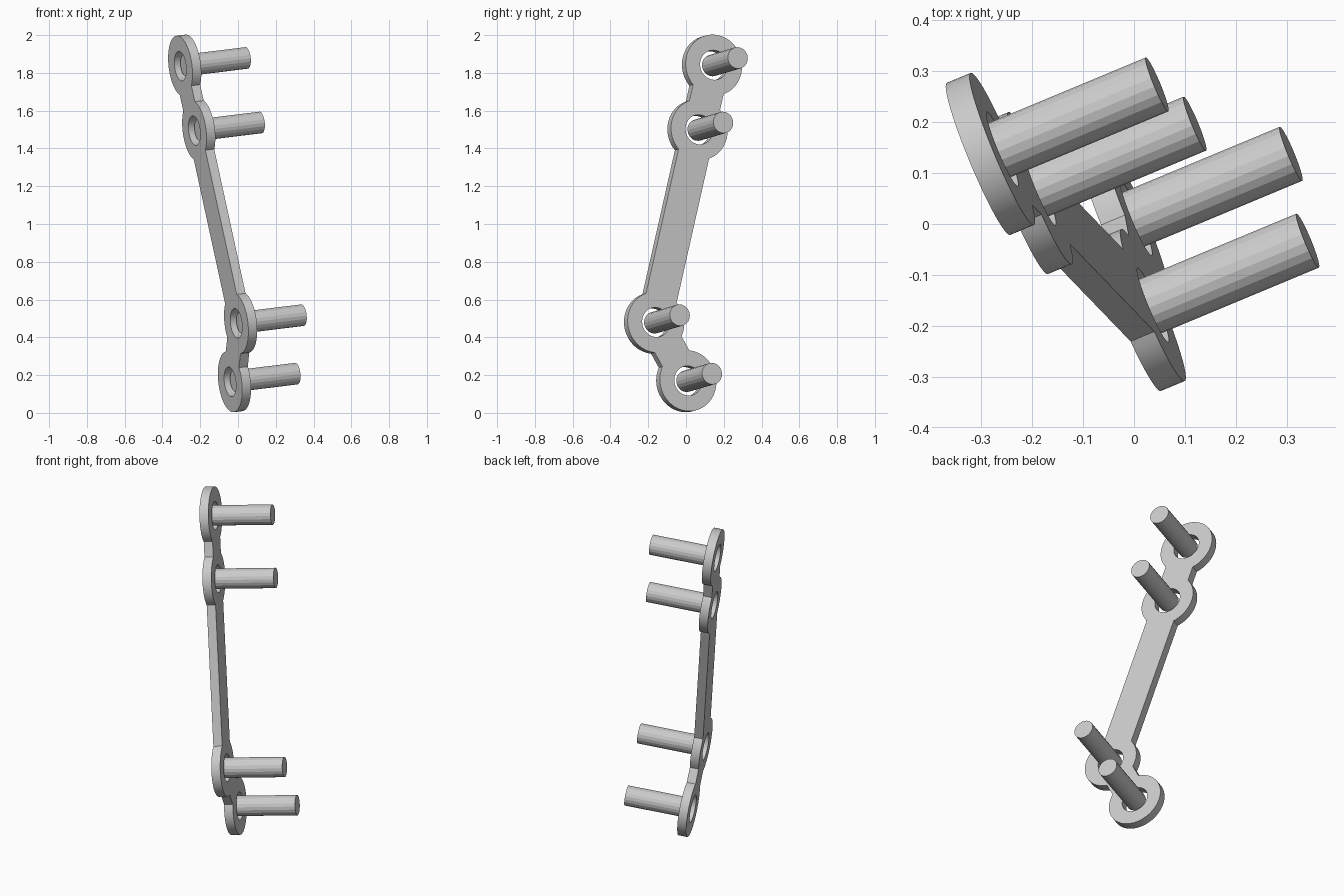
import bpy, bmesh
from math import asin, atan2, cos, sin, tau
from mathutils import Matrix, Vector

if "Cube" in bpy.data.objects:
    bpy.data.objects.remove(bpy.data.objects["Cube"])

DISC_R, HOLE_R, PIN_R = 0.162, 0.079, 0.0575
BAR_W, THICK, PIN_LEN = 0.18, 0.051, 0.357

# Ring centres along the link, in the plane of the plate
rings = [Vector(p) for p in ((0, 1.427), (0, 1.069), (0, 0), (0.25, -0.252))]

# Tilted frame of the whole link: Y runs along the long bar, Z along the pins
along = Vector((-0.2075, 0.215, 0.9545)).normalized()
across = along.cross(Vector((0.917, 0.382, 0.113))).normalized()
normal = across.cross(along)
frame = Matrix((across, along, normal)).transposed().to_4x4()
frame.translation = (0.014, -0.169, 0.477)


def arc(centre, radius, start, sweep, steps):
    return [centre + radius * Vector((cos(start + sweep * i / steps),
                                      sin(start + sweep * i / steps)))
            for i in range(steps + 1)]


def add_spline(curve, points):
    spline = curve.splines.new('POLY')
    spline.points.add(len(points) - 1)
    for point, co in zip(spline.points, points):
        point.co = (co.x, co.y, 0, 1)
    spline.use_cyclic_u = True


# Plate outline: walk around the rings, joining their arcs with straight bars
phi = asin(BAR_W / 2 / DISC_R)
walk = rings + rings[-2:0:-1]
outline = []
for i, centre in enumerate(walk):
    back = walk[i - 1] - centre
    ahead = walk[(i + 1) % len(walk)] - centre
    start = atan2(back.y, back.x) + phi
    sweep = (atan2(ahead.y, ahead.x) - phi - start) % tau
    outline += arc(centre, DISC_R, start, sweep, max(4, round(sweep * 9)))

curve = bpy.data.curves.new("link_plate", 'CURVE')
curve.dimensions = '2D'
curve.fill_mode = 'BOTH'
curve.extrude = THICK / 2
add_spline(curve, outline)
for centre in rings:
    add_spline(curve, arc(centre, HOLE_R, 0, tau, 40)[:-1])

plate = bpy.data.objects.new("link_plate", curve)
bpy.context.collection.objects.link(plate)
plate.matrix_world = frame
bpy.ops.object.select_all(action='DESELECT')
plate.select_set(True)
bpy.context.view_layer.objects.active = plate
bpy.ops.object.convert(target='MESH')
plate = bpy.context.view_layer.objects.active

# Weld the plate faces to its rim
bm = bmesh.new()
bm.from_mesh(plate.data)
bmesh.ops.remove_doubles(bm, verts=bm.verts, dist=0.0005)
bmesh.ops.recalc_face_normals(bm, faces=bm.faces)
bm.to_mesh(plate.data)
bm.free()
bpy.ops.object.shade_smooth_by_angle()

# Pins standing in the holes, starting at the middle of the plate
for name, centre in zip(("top", "upper", "lower", "bottom"), rings):
    bm = bmesh.new()
    bmesh.ops.create_cone(bm, cap_ends=True, segments=20, radius1=PIN_R,
                          radius2=PIN_R, depth=PIN_LEN)
    mesh = bpy.data.meshes.new(name + "_pin")
    bm.to_mesh(mesh)
    bm.free()
    pin = bpy.data.objects.new(name + "_pin", mesh)
    bpy.context.collection.objects.link(pin)
    pin.matrix_world = frame @ Matrix.Translation((centre.x, centre.y, PIN_LEN / 2))
